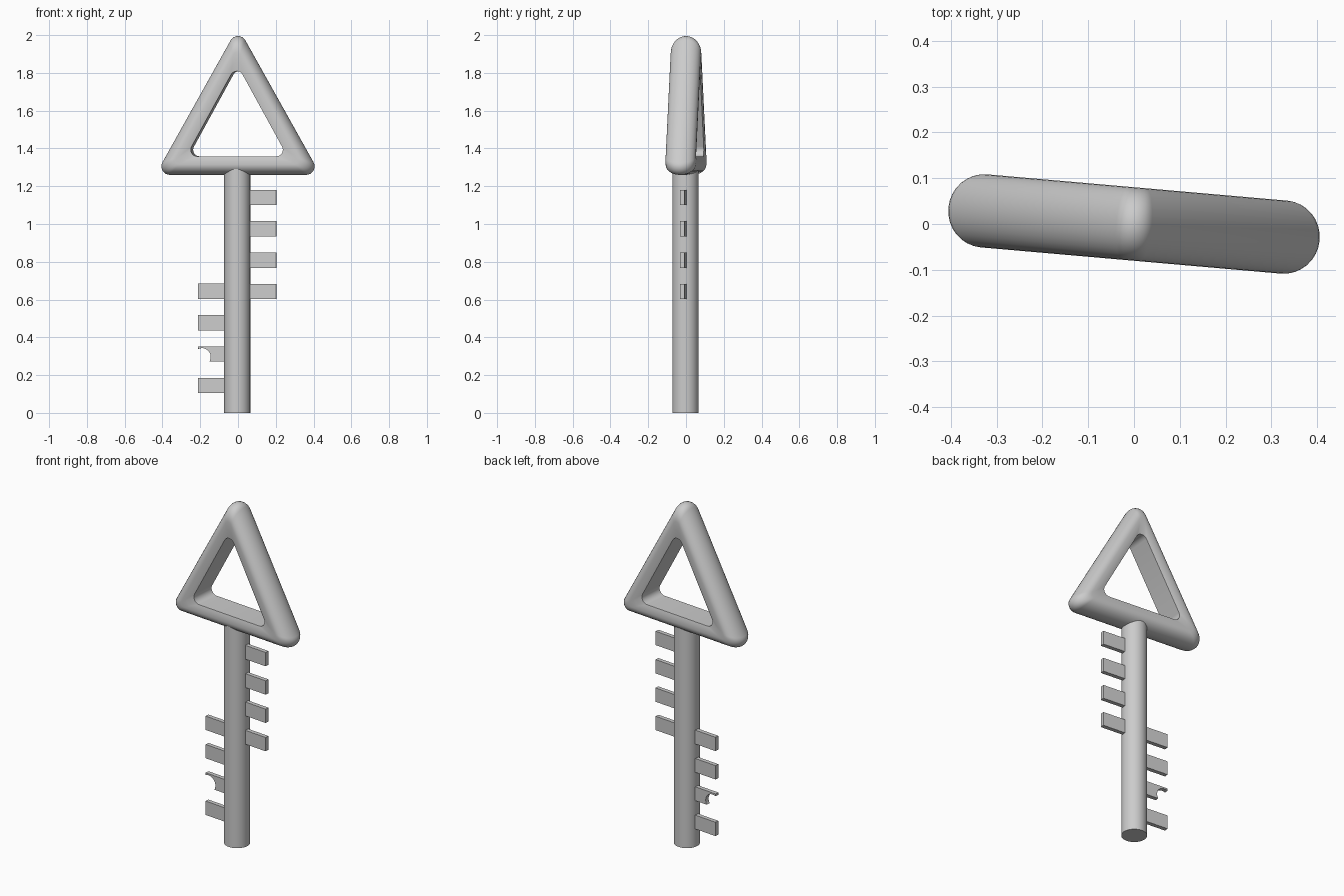
import bpy, bmesh, math
from mathutils import Matrix

if "Cube" in bpy.data.objects:
    bpy.data.objects.remove(bpy.data.objects["Cube"])

YAW = math.radians(-5)
CX, CY = -0.004, -0.003


def finish(name, bm, angle=30):
    bmesh.ops.recalc_face_normals(bm, faces=bm.faces)
    me = bpy.data.meshes.new(name)
    bm.to_mesh(me)
    bm.free()
    ob = bpy.data.objects.new(name, me)
    bpy.context.collection.objects.link(ob)
    bpy.ops.object.select_all(action='DESELECT')
    ob.select_set(True)
    bpy.context.view_layer.objects.active = ob
    bpy.ops.object.shade_smooth_by_angle(angle=math.radians(angle))
    return ob


# Triangle outline inset by d, with corners rounded to radius r
def rounded_triangle(d, r, steps=8):
    top, bottom, half = 2.04, 1.26, 0.44
    i = d + r
    corners = [(half - math.sqrt(3) * i, bottom + i, -90),
               (0, top - 2 * i, 30),
               (-half + math.sqrt(3) * i, bottom + i, 150)]
    pts = []
    for x, z, start in corners:
        for k in range(steps + 1):
            a = math.radians(start + 120 * k / steps)
            pts.append((x + r * math.cos(a), z + r * math.sin(a)))
    return pts


# Handle: D-shaped section (round outside, flat inside) swept round the triangle
section = [(0.098, -0.073, 0.035), (0.078, -0.079, 0.025)]
for k in range(17):
    a = math.pi * (k / 16 - 0.5)
    section.append((0.055 * (1 - math.cos(a)), 0.08 * math.sin(a),
                    0.022 + 0.023 * math.cos(a)))
section += [(0.078, 0.079, 0.025), (0.098, 0.073, 0.035)]
bm = bmesh.new()
rings = [[bm.verts.new((x, y, z)) for x, z in rounded_triangle(d, r)]
         for d, y, r in section]
for i, ring in enumerate(rings):
    other = rings[(i + 1) % len(rings)]
    for j in range(len(ring)):
        k = (j + 1) % len(ring)
        bm.faces.new((ring[j], ring[k], other[k], other[j]))
bm.transform(Matrix.Rotation(YAW, 4, 'Z'))
finish("handle", bm, 40)

# Shaft
bm = bmesh.new()
bmesh.ops.create_cone(bm, cap_ends=True, segments=32, radius1=0.069,
                      radius2=0.069, depth=1.33,
                      matrix=Matrix.Translation((CX, CY, 0.665)))
finish("shaft", bm)


# Teeth: flat plates extruded from a side profile
def tooth(name, profile):
    bm = bmesh.new()
    face = bm.faces.new([bm.verts.new((x, -0.012, z)) for x, z in profile])
    ext = bmesh.ops.extrude_face_region(bm, geom=[face])
    moved = [v for v in ext["geom"] if isinstance(v, bmesh.types.BMVert)]
    bmesh.ops.translate(bm, verts=moved, vec=(0, 0.024, 0))
    bm.transform(Matrix.Translation((CX, CY, 0)) @ Matrix.Rotation(YAW, 4, 'Z'))
    finish(name, bm)


for side, first in (("right", 0.602), ("left", 0.105)):
    s = 1 if side == "right" else -1
    tip, root = 0.208 * s, 0.04 * s
    for n in range(4):
        z0 = first + n * 0.166
        z1 = z0 + 0.081
        profile = [(root, z0), (root, z1), (tip, z1)]
        if side == "left" and n == 1:
            # Tooth with a round bite out of its lower outer corner
            r, bx, bz = 0.047, -0.187, z0 + 0.025
            for k in range(13):
                a = math.radians(116 - k * (116 + 32) / 12)
                profile.append((bx + r * math.cos(a), bz + r * math.sin(a)))
            profile[3] = (tip, profile[3][1])
            profile[-1] = (profile[-1][0], z0)
        else:
            profile.append((tip, z0))
        tooth(f"{side}_tooth_{n + 1}", profile)
